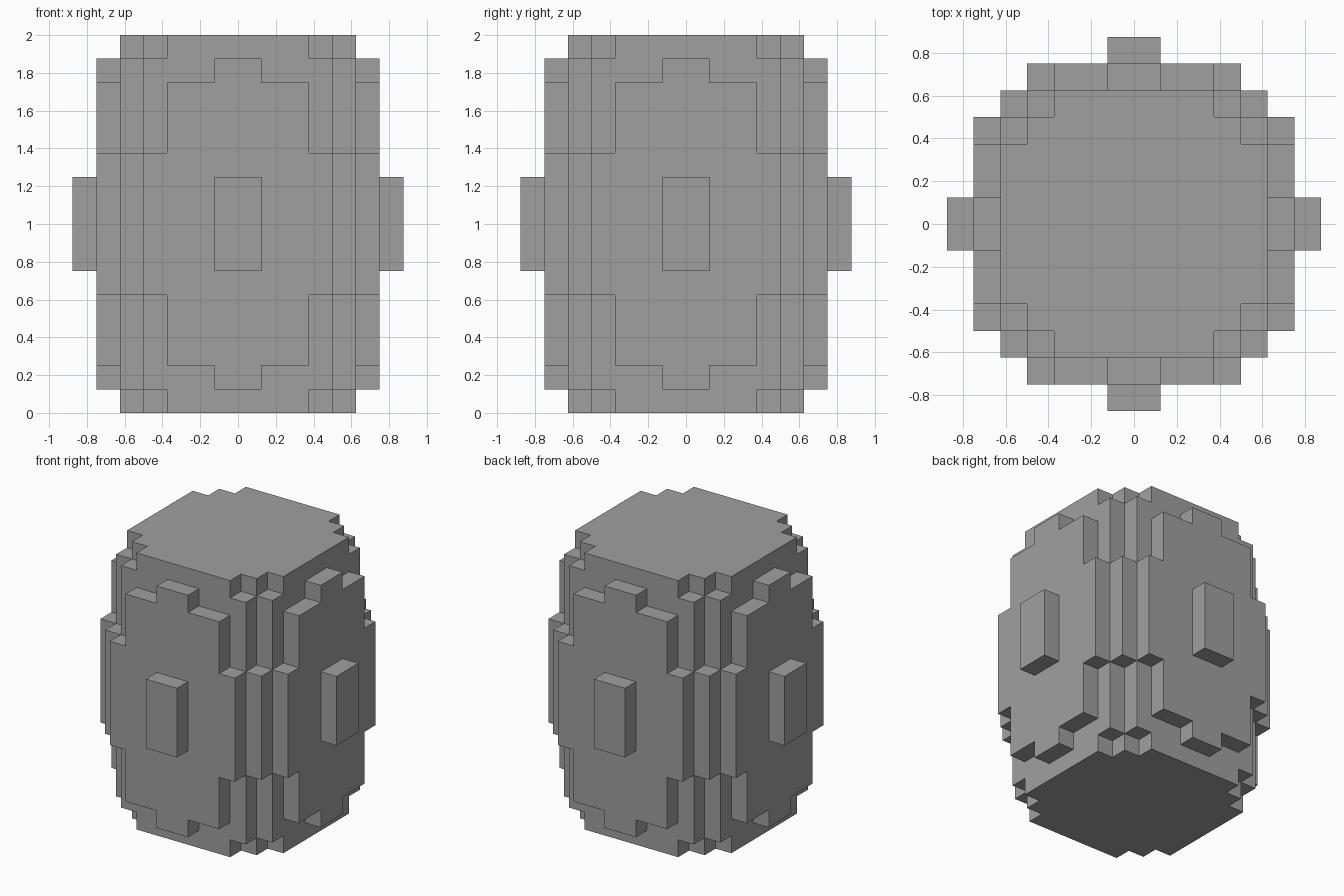
import bpy
import bmesh
from mathutils import Vector

CELL = 0.125  # edge length of one block
MID = 8       # blocks from the ground to mid height

cube = bpy.data.objects.get("Cube")
if cube:
    bpy.data.objects.remove(cube, do_unlink=True)

grey = bpy.data.materials.new("stone_grey")
grey.use_nodes = True
colour = (0.35, 0.35, 0.35, 1.0)
grey.diffuse_color = colour
grey.node_tree.nodes["Principled BSDF"].inputs["Base Color"].default_value = colour


def block(hx, hy, hz):
    """Cells of a box centred on the middle, given its half sizes in cells."""
    return {(x, y, z) for x in range(-hx, hx)
            for y in range(-hy, hy) for z in range(-hz, hz)}


def cross(wide, narrow, hz):
    """Two crossed boxes, the same on all four sides."""
    return block(wide, narrow, hz) | block(narrow, wide, hz)


# Core with stepped corners, deeper at the top and bottom rims
core = cross(5, 3, MID) | block(4, 4, MID) | cross(5, 4, MID - 1)
# Raised side panels, with a wide belt that also fills the corners
panels = cross(6, 3, 6) | cross(6, 1, 7) | cross(6, 4, 3) | block(5, 5, 3)
# One small knob in the middle of each side
knobs = cross(7, 1, 2)

panels -= core
knobs -= core | panels
solid = core | panels | knobs


def build(name, cells):
    """Skin the outer sides of the cells and merge flat areas."""
    bm = bmesh.new()
    for cell in cells:
        for axis in range(3):
            for sign in (-1, 1):
                n = Vector((0, 0, 0))
                n[axis] = sign
                if tuple(int(c) for c in Vector(cell) + n) in solid:
                    continue
                u, v = Vector((0, 0, 0)), Vector((0, 0, 0))
                u[(axis + 1) % 3] = 0.5
                v[(axis + 2) % 3] = 0.5 * sign
                c = Vector(cell) + Vector((0.5, 0.5, 0.5 + MID)) + n / 2
                corners = (c - u - v, c + u - v, c + u + v, c - u + v)
                bm.faces.new([bm.verts.new(p * CELL) for p in corners])
    bmesh.ops.remove_doubles(bm, verts=bm.verts, dist=CELL / 100)
    bmesh.ops.dissolve_limit(bm, angle_limit=0.01, verts=bm.verts, edges=bm.edges)
    mesh = bpy.data.meshes.new(name)
    bm.to_mesh(mesh)
    bm.free()
    mesh.materials.append(grey)
    bpy.context.collection.objects.link(bpy.data.objects.new(name, mesh))


build("barrel_core", core)
build("side_panels", panels)
build("side_knobs", knobs)
